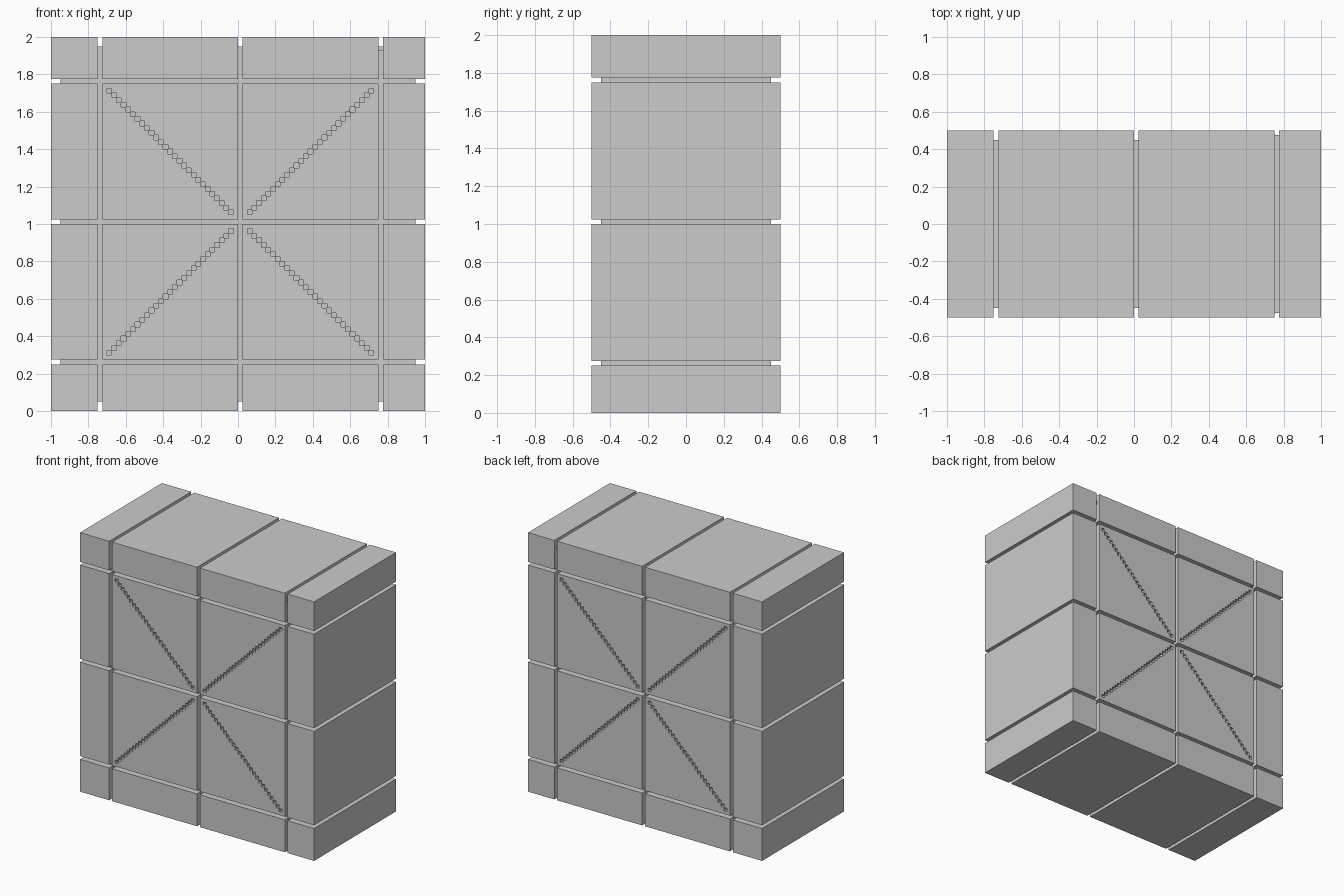
import bpy, bmesh
from mathutils import Vector

if "Cube" in bpy.data.objects:
    bpy.data.objects.remove(bpy.data.objects["Cube"])

U = 0.025          # basic unit
DEPTH = 2 * U      # groove depth


def boxes(name, spans):
    """One object made of axis-aligned boxes, each ((x0,x1),(y0,y1),(z0,z1))."""
    bm = bmesh.new()
    for span in spans:
        lo = Vector([s[0] for s in span])
        hi = Vector([s[1] for s in span])
        new = bmesh.ops.create_cube(bm, size=1)["verts"]
        bmesh.ops.scale(bm, vec=hi - lo, verts=new)
        bmesh.ops.translate(bm, vec=(lo + hi) / 2, verts=new)
    me = bpy.data.meshes.new(name)
    bm.to_mesh(me)
    bm.free()
    ob = bpy.data.objects.new(name, me)
    bpy.context.collection.objects.link(ob)
    return ob


def combine(target, other, operation):
    mod = target.modifiers.new(operation.lower(), 'BOOLEAN')
    mod.operation = operation
    mod.solver = 'EXACT'
    mod.object = other
    bpy.context.view_layer.objects.active = target
    bpy.ops.object.modifier_apply(modifier=mod.name)
    bpy.data.objects.remove(other)


# 4 x 4 blocks separated by narrow grooves
columns = [(-1, -0.75), (-0.75 + U, 0), (U, 0.75), (0.75 + U, 1)]
rows = [(0, 0.25), (0.25 + U, 1), (1 + U, 1.75), (1.75 + U, 2)]
block = boxes("panelled_block", [(c, (-0.5, 0.5), r) for c in columns for r in rows])

# inner core forms the groove floors
core = boxes("core", [((-1 + DEPTH, 1 - DEPTH), (-0.5 + DEPTH, 0.5 - DEPTH),
                       (DEPTH, 2 - DEPTH))])
combine(block, core, 'UNION')

# diagonal rows of square pits on front and back, radiating from the centre
gap = 0.0001
pits = []
for sx, x0 in ((1, 0.05), (-1, -0.05)):
    for sz, z0 in ((1, 1.05), (-1, 0.95)):
        for i in range(27):
            x, z = x0 + sx * i * U, z0 + sz * i * U
            for y in ((-0.6, -0.5 + DEPTH + 0.0005), (0.5 - DEPTH - 0.0005, 0.6)):
                pits.append(((x + gap, x + U - gap), y, (z + gap, z + U - gap)))
combine(block, boxes("pit_cutter", pits), 'DIFFERENCE')

# small pegs left in the right-hand groove near the top
for name, y in (("front_peg", (-0.475, -0.45)), ("back_peg", (0.45, 0.475))):
    boxes(name, [((0.75, 0.75 + U), y, (1.925, 1.95))])
